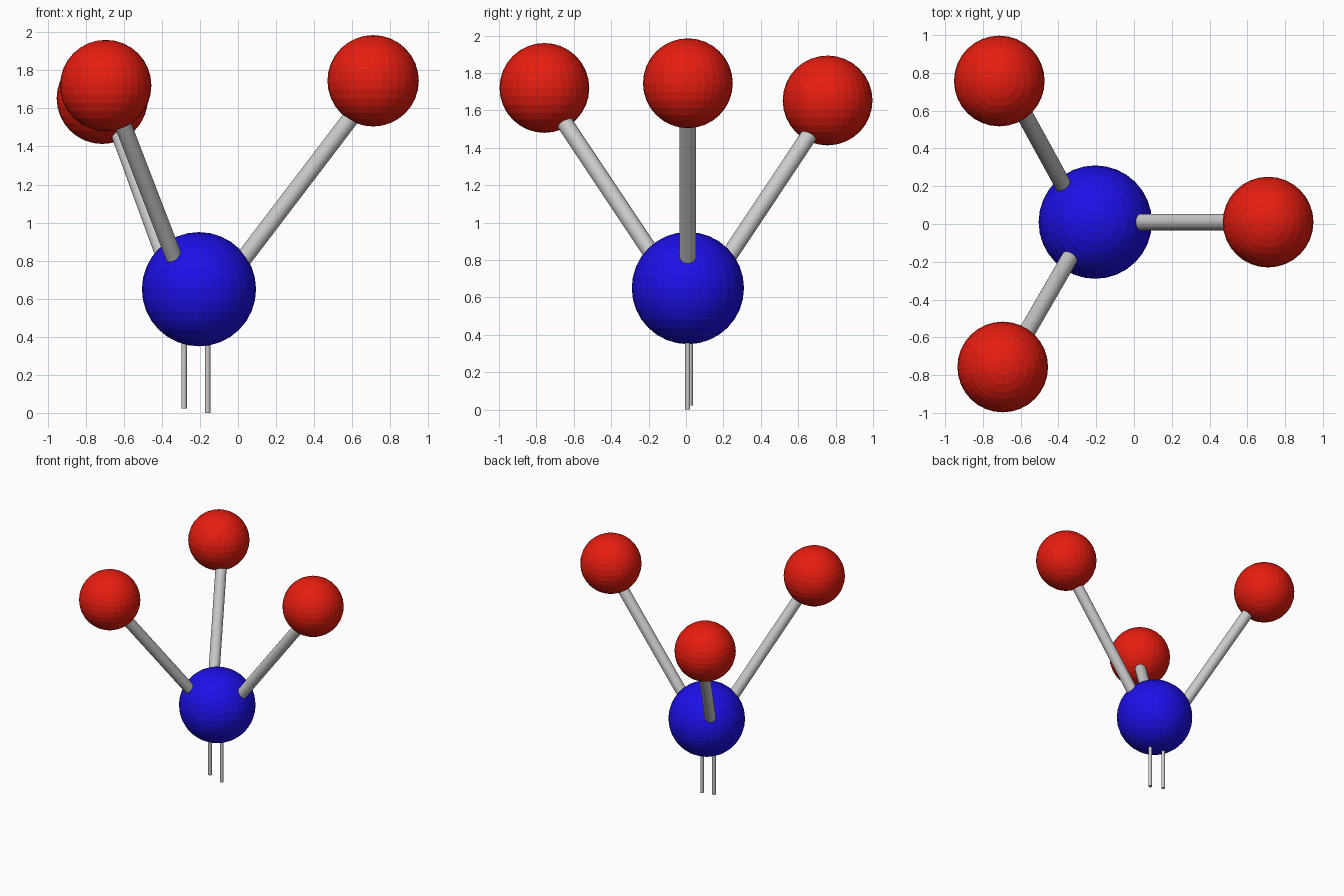
import bpy
from mathutils import Vector

if "Cube" in bpy.data.objects:
    bpy.data.objects.remove(bpy.data.objects["Cube"])


def material(name, color):
    m = bpy.data.materials.new(name)
    m.diffuse_color = color
    m.use_nodes = True
    m.node_tree.nodes["Principled BSDF"].inputs["Base Color"].default_value = m.diffuse_color
    return m


def ball(name, center, radius, mat):
    bpy.ops.mesh.primitive_uv_sphere_add(segments=32, ring_count=16, radius=radius, location=center)
    ob = bpy.context.object
    ob.name = name
    ob.data.materials.append(mat)


def rod(name, a, b, radius):
    a, b = Vector(a), Vector(b)
    d = b - a
    bpy.ops.mesh.primitive_cylinder_add(vertices=32, radius=radius, depth=d.length, location=(a + b) / 2)
    ob = bpy.context.object
    ob.name = name
    ob.rotation_euler = d.to_track_quat('Z', 'Y').to_euler()


red = material("red", (0.8, 0.012, 0.005, 1))
blue = material("blue", (0.012, 0.005, 0.8, 1))

# Central ball
ball("center_ball", (-0.205, 0.01, 0.65), 0.30, blue)

# Outer balls, each with the rod that carries it (rod start, rod end)
arms = {
    "right": ((0.71, 0.01, 1.745), (-0.10, 0.01, 0.64), (0.625, 0.01, 1.592)),
    "front": ((-0.695, -0.757, 1.72), (-0.295, -0.10, 0.71), (-0.63, -0.68, 1.58)),
    "back": ((-0.713, 0.757, 1.653), (-0.325, 0.115, 0.65), (-0.635, 0.68, 1.50)),
}
for side, (center, start, end) in arms.items():
    ball(side + "_ball", center, 0.24, red)
    rod(side + "_rod", start, end, 0.044)

# Two thin pins underneath
rod("left_pin", (-0.283, 0.022, 0.023), (-0.283, 0.022, 0.45), 0.0145)
rod("right_pin", (-0.16, 0.008, 0.0), (-0.16, 0.008, 0.45), 0.0145)
